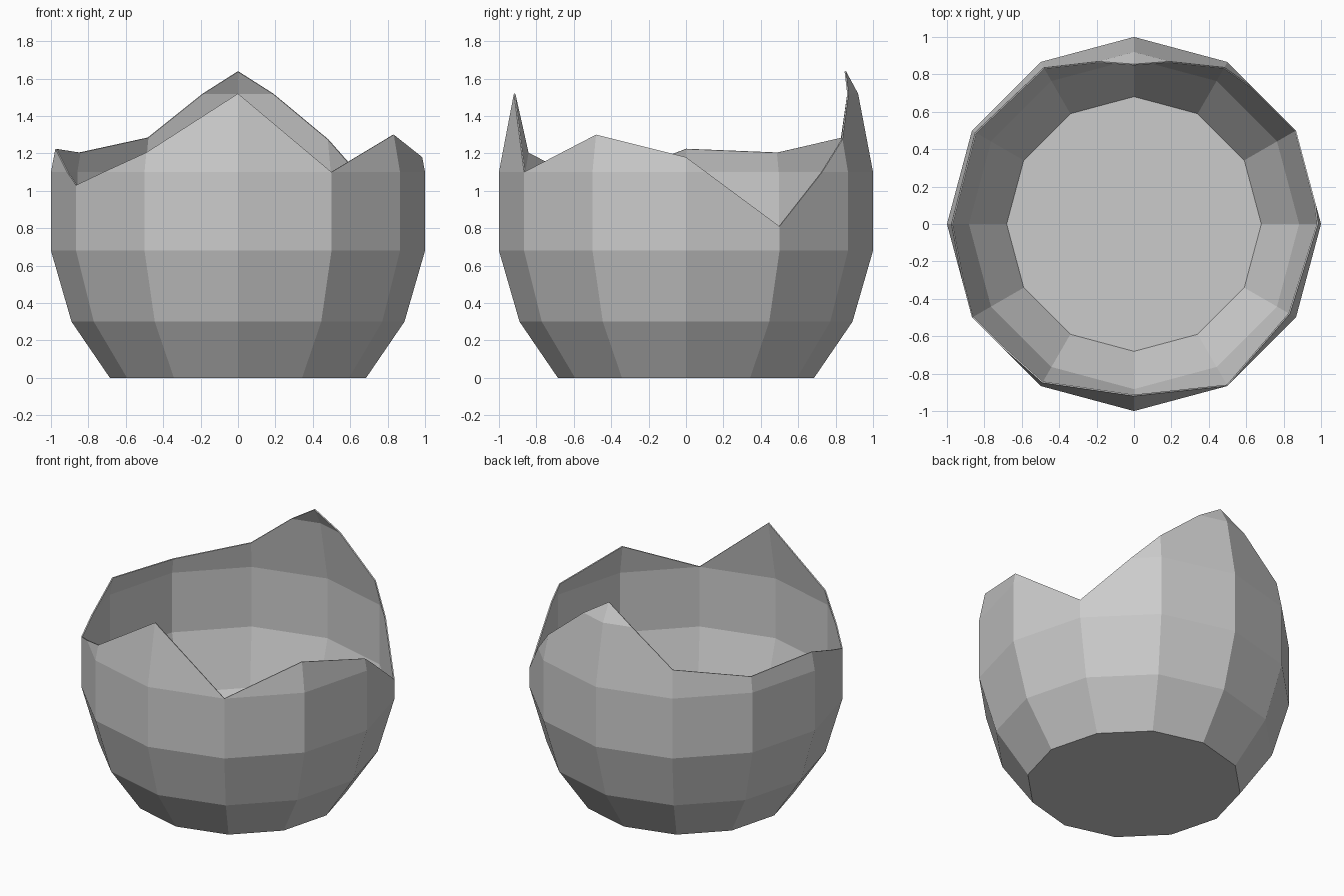
import bpy, bmesh, math

if "Cube" in bpy.data.objects:
    bpy.data.objects.remove(bpy.data.objects["Cube"])

SIDES = 12
# bowl profile: (radius, height), wall leans inwards above the belly
PROFILE = [(0.685, 0.0), (0.89, 0.30), (1.0, 0.68), (1.0, 1.10), (0.92, 1.52), (0.855, 1.64)]
# jagged rim: (side position counted from +x, height)
RIM = [(0, 1.18), (1, 0.81), (2, 1.275), (2.59, 1.52), (3, 1.64), (3.41, 1.52),
       (4, 1.285), (5, 1.205), (6, 1.225), (7, 1.03), (8, 1.205), (9, 1.52),
       (10, 1.10), (11, 1.30), (12, 1.18)]


def radius(z):
    for (r0, z0), (r1, z1) in zip(PROFILE, PROFILE[1:]):
        if z <= z1 + 1e-6:
            return r0 + (r1 - r0) * (z - z0) / (z1 - z0)
    return PROFILE[-1][0]


def point(u, z):
    """Position on the faceted wall at side coordinate u and height z."""
    i = min(int(math.floor(u)), SIDES - 1)
    t, r = u - i, radius(z)
    a, b = (2 * math.pi * k / SIDES for k in (i, i + 1))
    return (r * ((1 - t) * math.cos(a) + t * math.cos(b)),
            r * ((1 - t) * math.sin(a) + t * math.sin(b)), z)


def clip(poly, rim):
    """Keep the part of a (u, z) polygon that lies below the rim line."""
    out = []
    for p, q in zip(poly, poly[1:] + poly[:1]):
        dp, dq = rim(p[0]) - p[1], rim(q[0]) - q[1]
        if dp >= -1e-6:
            out.append(p)
        if (dp > 1e-6 and dq < -1e-6) or (dp < -1e-6 and dq > 1e-6):
            t = dp / (dp - dq)
            out.append((p[0] + t * (q[0] - p[0]), p[1] + t * (q[1] - p[1])))
    return out


bm = bmesh.new()
# walls, band by band, cut off at the broken rim
for (u0, h0), (u1, h1) in zip(RIM, RIM[1:]):
    def rim(u):
        return h0 + (h1 - h0) * (u - u0) / (u1 - u0)
    # split columns keep the upper side of a point on their own facet
    for (_, z0), (_, z1) in zip(PROFILE, PROFILE[1:]):
        poly = clip([(u0, z0), (u1, z0), (u1, z1), (u0, z1)], rim)
        if len(poly) > 2:
            bm.faces.new([bm.verts.new(point(u, z)) for u, z in poly])
# floor
bm.faces.new([bm.verts.new(point(u, 0)) for u, _ in reversed(RIM[:-1])])
bmesh.ops.remove_doubles(bm, verts=bm.verts, dist=1e-4)
bmesh.ops.dissolve_degenerate(bm, edges=bm.edges, dist=1e-4)
bmesh.ops.recalc_face_normals(bm, faces=bm.faces)

mesh = bpy.data.meshes.new("broken_bowl")
bm.to_mesh(mesh)
bm.free()
bowl = bpy.data.objects.new("broken_bowl", mesh)
bpy.context.collection.objects.link(bowl)

# thin shell wall
shell = bowl.modifiers.new("wall", 'SOLIDIFY')
shell.thickness = 0.008
shell.offset = -1
